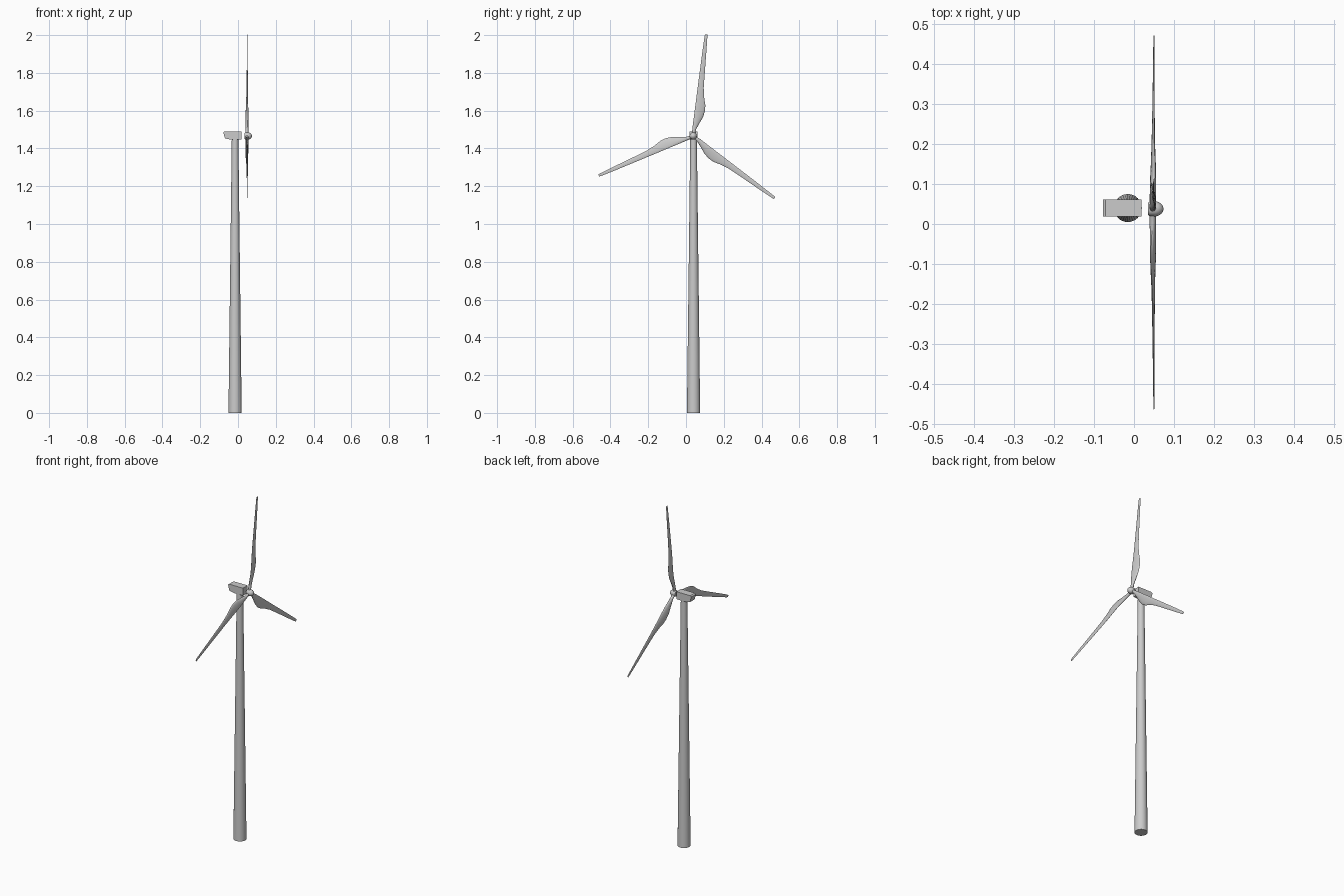
import bpy, bmesh
from math import sin, cos, pi, radians
from mathutils import Vector

if "Cube" in bpy.data.objects:
    bpy.data.objects.remove(bpy.data.objects["Cube"])

YC = 0.04                             # tower / nacelle centre line
HUB = Vector((0.047, 0.038, 1.466))   # rotor centre


def finish(name, bm, smooth=True):
    bmesh.ops.recalc_face_normals(bm, faces=bm.faces[:])
    me = bpy.data.meshes.new(name)
    bm.to_mesh(me)
    bm.free()
    ob = bpy.data.objects.new(name, me)
    bpy.context.collection.objects.link(ob)
    if smooth:
        bpy.ops.object.select_all(action='DESELECT')
        ob.select_set(True)
        bpy.context.view_layer.objects.active = ob
        bpy.ops.object.shade_smooth_by_angle(angle=radians(35))
    return ob


def loft(name, rings, smooth=True):
    """Skin a list of equal-length closed rings and cap both ends."""
    bm = bmesh.new()
    vs = [[bm.verts.new(p) for p in r] for r in rings]
    n = len(rings[0])
    for a, b in zip(vs, vs[1:]):
        for i in range(n):
            j = (i + 1) % n
            bm.faces.new((a[i], a[j], b[j], b[i]))
    bm.faces.new(vs[0][::-1])
    bm.faces.new(vs[-1])
    return finish(name, bm, smooth)


def circle(n):
    return [(cos(2 * pi * i / n), sin(2 * pi * i / n)) for i in range(n)]


# Tapered tower
loft("tower", [[(-0.0155 + r * c, YC + r * s, z) for c, s in circle(32)]
               for z, r in ((0, 0.035), (1.45, 0.0175))])

# Nacelle: side profile extruded across y, sloping at the tail
side = [(-0.078, 1.486), (-0.071, 1.491), (0.019, 1.491),
        (0.019, 1.447), (-0.04, 1.447), (-0.069, 1.453)]
loft("nacelle", [[(x, y, z) for x, z in side] for y in (YC - 0.0215, YC + 0.0215)],
     smooth=False)

# Hub with rounded nose
nose = [(0.035, 0.015), (0.039, 0.018), (0.055, 0.019), (0.062, 0.0168),
        (0.068, 0.0128), (0.072, 0.0075), (0.0738, 0.002)]
loft("hub", [[(x, HUB.y + r * c, HUB.z + r * s) for c, s in circle(24)] for x, r in nose])

# Blade stations: distance, trailing edge, leading edge, thickness, twist in degrees
stations = [(0.005, -0.008, 0.008, 0.016, 0), (0.035, -0.009, 0.010, 0.016, 5),
            (0.07, -0.010, 0.024, 0.014, 12), (0.105, -0.010, 0.039, 0.012, 12),
            (0.14, -0.010, 0.045, 0.010, 10), (0.17, -0.010, 0.043, 0.009, 8),
            (0.21, -0.010, 0.031, 0.008, 6), (0.26, -0.010, 0.022, 0.007, 4),
            (0.36, -0.010, 0.016, 0.005, 3), (0.45, -0.010, 0.011, 0.004, 2),
            (0.53, -0.009, 0.006, 0.003, 1), (0.542, -0.008, 0.004, 0.002, 1)]

for k in range(3):
    ang = radians(82.5 + 120 * k)
    along = Vector((0, cos(ang), sin(ang)))
    chord = Vector((0, sin(ang), -cos(ang)))
    rings = []
    for u, lo, hi, t, tw in stations:
        a = radians(tw)
        ring = []
        for c, s in circle(16):
            w = (hi - lo) / 2 * c          # offset along the chord
            d = t / 2 * s                  # offset through the thickness
            x = d * cos(a) - w * sin(a) + 0.003 * u / 0.54
            v = (lo + hi) / 2 + w * cos(a) + d * sin(a)
            ring.append(HUB + along * u + chord * v + Vector((x, 0, 0)))
        rings.append(ring)
    loft(f"blade_{k + 1}", rings)
